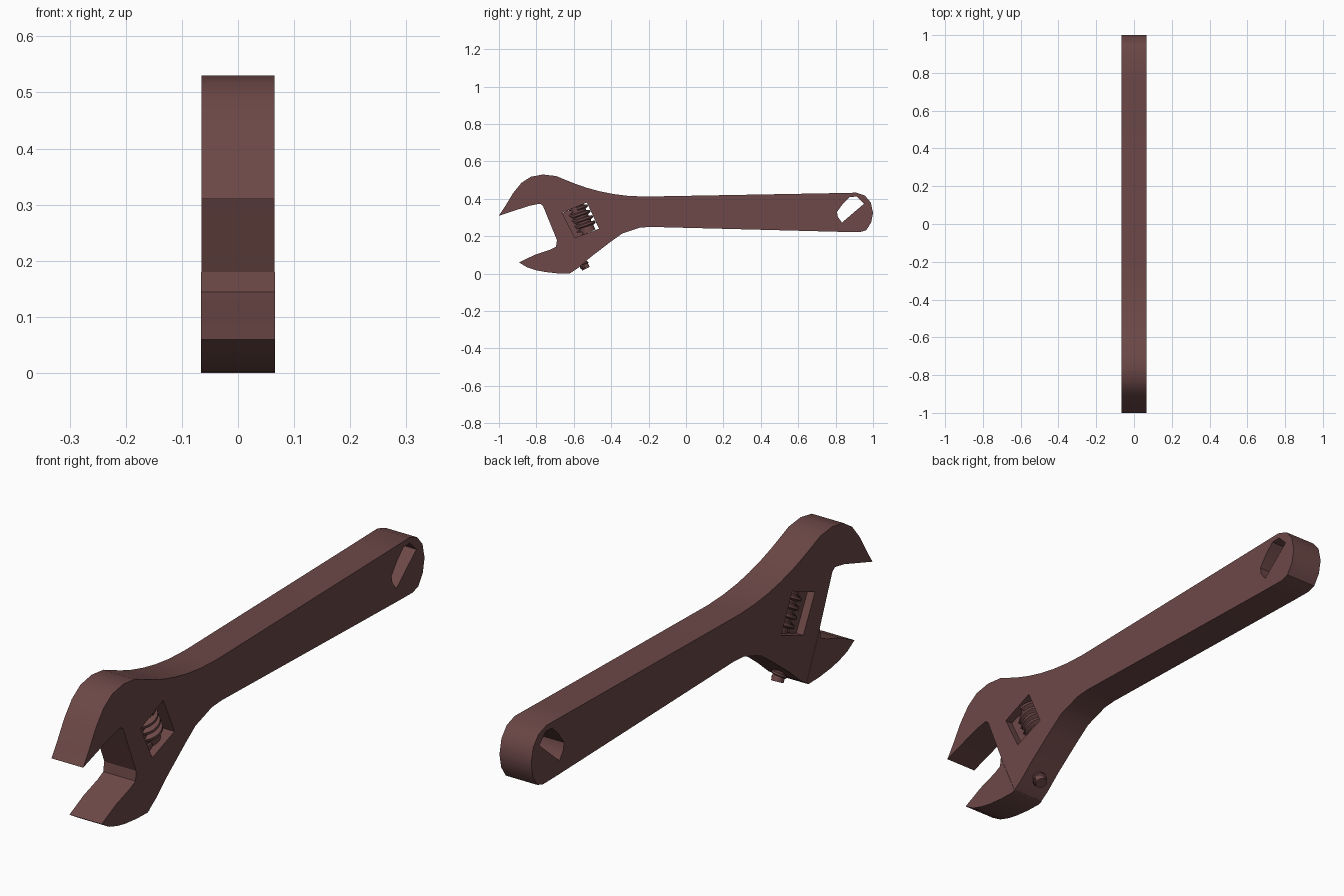
import bpy, bmesh, math
from mathutils import Vector, Matrix

if "Cube" in bpy.data.objects:
    bpy.data.objects.remove(bpy.data.objects["Cube"])

steel = bpy.data.materials.new("brown_steel")
steel.diffuse_color = (0.15, 0.065, 0.063, 1)
steel.use_nodes = True
steel.node_tree.nodes["Principled BSDF"].inputs["Base Color"].default_value = steel.diffuse_color


def finish(name, mesh):
    bm = bmesh.new()
    bm.from_mesh(mesh)
    bmesh.ops.remove_doubles(bm, verts=bm.verts, dist=1e-5)
    bmesh.ops.recalc_face_normals(bm, faces=bm.faces)
    bm.to_mesh(mesh)
    bm.free()
    mesh.materials.clear()
    mesh.materials.append(steel)
    ob = bpy.data.objects.new(name, mesh)
    bpy.context.collection.objects.link(ob)
    bpy.ops.object.select_all(action='DESELECT')
    ob.select_set(True)
    bpy.context.view_layer.objects.active = ob
    bpy.ops.object.shade_smooth_by_angle(angle=math.radians(30))
    return ob


def plate(name, loops, half):
    """Extrude (y, z) outlines along x; inner loops become holes."""
    cu = bpy.data.curves.new(name, 'CURVE')
    cu.dimensions, cu.fill_mode, cu.extrude = '2D', 'BOTH', half
    for pts in loops:
        sp = cu.splines.new('POLY')
        sp.points.add(len(pts) - 1)
        for p, (y, z) in zip(sp.points, pts):
            p.co = (y, z, 0, 1)
        sp.use_cyclic_u = True
    tmp = bpy.data.objects.new(name + "_outline", cu)
    bpy.context.collection.objects.link(tmp)
    dg = bpy.context.evaluated_depsgraph_get()
    mesh = bpy.data.meshes.new_from_object(tmp.evaluated_get(dg))
    bpy.data.objects.remove(tmp)
    mesh.transform(Matrix(((0, 0, 1, 0), (1, 0, 0, 0), (0, 1, 0, 0), (0, 0, 0, 1))))
    return finish(name, mesh)


# Direction of jaw travel (down) and the direction across it
D = Vector((0, 0.43, -0.903)).normalized()
P = Vector((0, -D.z, D.y))
X = Vector((1, 0, 0))


def screw(name, centre, length, core, outer, pitch):
    """Solid core with a helical ridge along D."""
    seg = 20
    bm = bmesh.new()
    frame = Matrix((X, P, D)).transposed().to_4x4()
    frame.translation = centre
    bmesh.ops.create_cone(bm, cap_ends=True, segments=seg, radius1=core,
                          radius2=core, depth=length, matrix=frame)
    turns = (length - pitch) / pitch
    profile = [(core * 0.9, 0), (outer, 0.22), (outer, 0.55), (core * 0.9, 0.77)]
    prev = None
    for k in range(int(turns * seg) + 1):
        a = 2 * math.pi * k / seg
        row = [bm.verts.new(frame @ Vector((r * math.cos(a), r * math.sin(a),
               -length / 2 + pitch * (k / seg + t)))) for r, t in profile]
        if prev:
            for i in range(3):
                bm.faces.new((prev[i], prev[i + 1], row[i + 1], row[i]))
        else:
            bm.faces.new(row)
        prev = row
    bm.faces.new(prev)
    mesh = bpy.data.meshes.new(name)
    bm.to_mesh(mesh)
    bm.free()
    return finish(name, mesh)


# Handle and fixed upper jaw, with adjuster window and hanging hole
body = [(-1.0, 0.31), (-0.97, 0.355), (-0.925, 0.43), (-0.88, 0.485),
        (-0.83, 0.518), (-0.765, 0.53), (-0.695, 0.522), (-0.594, 0.481),
        (-0.53, 0.459), (-0.46, 0.44), (-0.39, 0.426), (-0.31, 0.416), (-0.22, 0.412),
        (0.77, 0.43), (0.91, 0.433), (0.957, 0.417), (0.988, 0.38), (1.0, 0.325),
        (0.99, 0.273), (0.963, 0.232), (0.93, 0.222), (0.85, 0.223),
        (-0.19, 0.25), (-0.246, 0.246), (-0.342, 0.214), (-0.406, 0.168),
        (-0.513, 0.086), (-0.575, 0.032), (-0.615, 0.005), (-0.69, 0.18),
        (-0.765, 0.363), (-0.78, 0.374), (-0.834, 0.364)]
window = [(-0.663, 0.326), (-0.53, 0.38), (-0.465, 0.24), (-0.594, 0.192)]
hole = [(0.807, 0.33), (0.84, 0.375), (0.877, 0.41), (0.914, 0.412), (0.952, 0.374),
        (0.834, 0.273), (0.812, 0.303)]
plate("handle_and_fixed_jaw", [body, window, hole], 0.065)

# Sliding lower jaw
jaw = [(-0.69, 0.18), (-0.695, 0.144), (-0.727, 0.128), (-0.81, 0.10),
       (-0.893, 0.06), (-0.85, 0.034), (-0.80, 0.018), (-0.754, 0.009),
       (-0.69, 0.002), (-0.625, 0.0), (-0.612, 0.006)]
plate("sliding_jaw", [jaw], 0.066)

# Toothed rack of the sliding jaw, seen inside the window
mid = Vector((0, -0.563, 0.285))
rack = []
for side, along in ((-0.075, 0.078), (-0.075, -0.078)):
    rack.append(mid + P * side + D * along)
for i in range(5):
    for side, along in ((-0.045, 0.0), (-0.02, 0.008), (-0.02, 0.02), (-0.045, 0.028)):
        rack.append(mid + P * side + D * (-0.078 + i * 0.032 + along))
plate("jaw_rack", [[(v.y, v.z) for v in rack]], 0.036)

# Knurled adjuster worm and the threaded pin under the head
screw("adjuster_worm", mid + P * 0.008, 0.154, 0.042, 0.06, 0.032)
screw("jaw_pin", Vector((0, -0.535, 0.026)) - D * 0.07, 0.14, 0.022, 0.027, 0.02)
